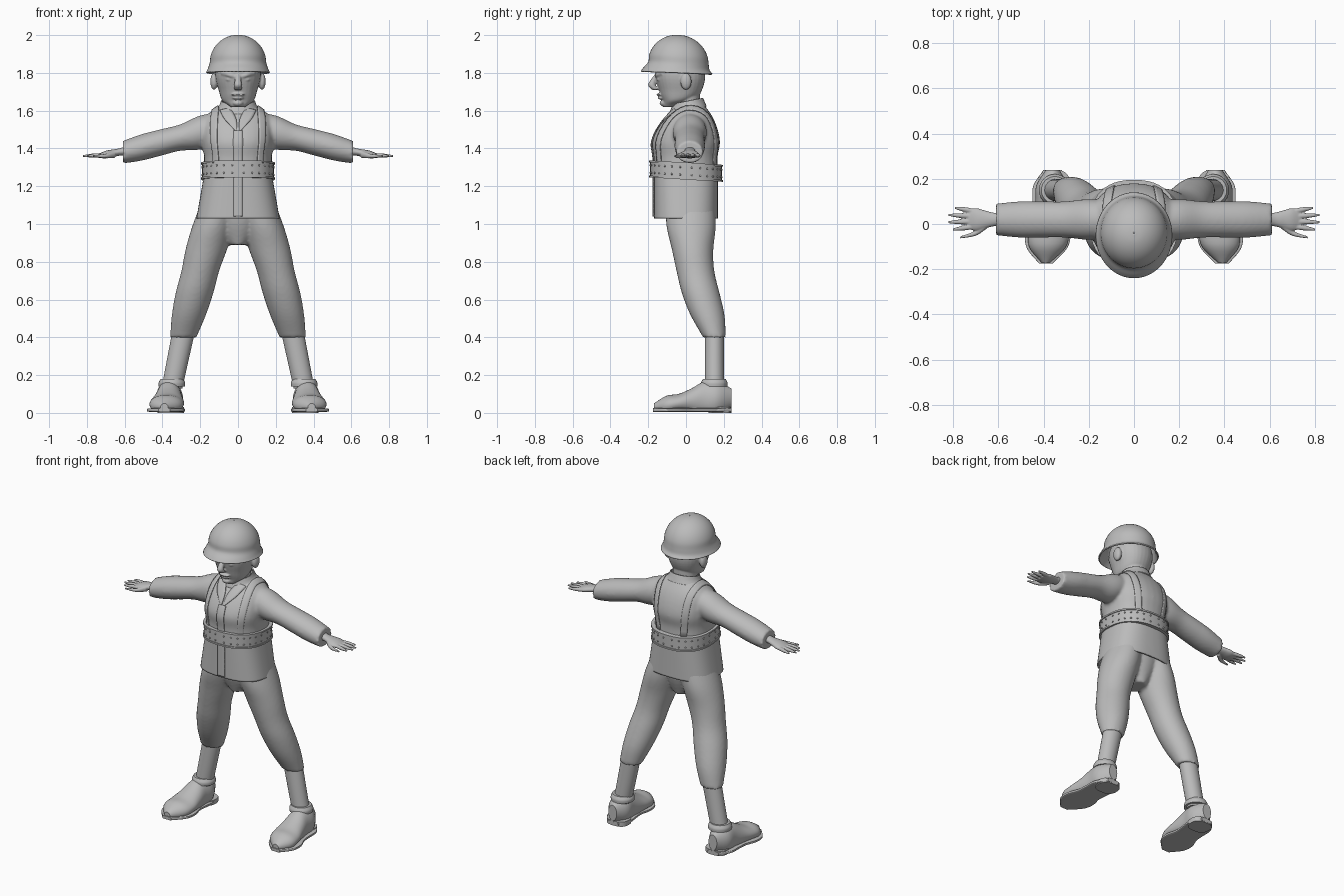
import bpy, bmesh, math
from mathutils import Matrix, Vector

cube = bpy.data.objects.get("Cube")
if cube:
    bpy.data.objects.remove(cube)

SHADE = (.5, .5, .5, 1)
grey = bpy.data.materials.new("plain_grey")
grey.use_nodes = True
grey.diffuse_color = SHADE
for node in grey.node_tree.nodes:
    if node.type == 'BSDF_PRINCIPLED':
        node.inputs["Base Color"].default_value = SHADE


def curve(keys, t):
    """Value at t on a smooth curve through evenly spaced keys."""
    if len(keys) == 1:
        return keys[0]
    last = len(keys) - 2
    i = min(int(t * (last + 1)), last)
    f = t * (last + 1) - i
    here, there = keys[i], keys[i + 1]
    step = there - here
    before = keys[i - 1] if i > 0 else here - step
    after = keys[i + 2] if i < last else there + step
    leave, arrive = (there - before) / 2, (after - here) / 2
    return (here + leave * f + (step * 3 - leave * 2 - arrive) * f ** 2
            + (leave + arrive - step * 2) * f ** 3)


def rounded(angle, power):
    """Point on a unit superellipse."""
    c, s = math.cos(angle), math.sin(angle)
    return (math.copysign(abs(c) ** (2 / power), c),
            math.copysign(abs(s) ** (2 / power), s))


def both_sides(mirrored):
    return (1, -1) if mirrored else (1,)


def loft(bm, path, widths, depths=None, axis='z', power=2, pair=False,
         caps=True, sides=32, steps=24, floor=0):
    """Skin rings along a path, each ring set square to one axis."""
    path = [Vector(p) for p in path]
    depths = depths or widths
    first, second = {'x': (1, 2), 'y': (0, 2), 'z': (0, 1)}[axis]
    for side in both_sides(pair):
        rings = []
        for step in range(steps + 1):
            t = step / steps
            centre, width, depth = curve(path, t), curve(widths, t), curve(depths, t)
            ring = []
            for k in range(sides):
                u, v = rounded(math.tau * k / sides, power)
                spot = centre.copy()
                spot[first] += max(width, .002) * u
                spot[second] += max(depth, .002) * v
                ring.append(bm.verts.new((spot.x * side, spot.y, max(spot.z, floor))))
            rings.append(ring)
        for low, high in zip(rings, rings[1:]):
            for k in range(sides):
                bm.faces.new((low[k - 1], low[k], high[k], high[k - 1]))
        if caps:
            bm.faces.new(rings[0])
            bm.faces.new(rings[-1])


def ball(bm, place, size, pair=False):
    for side in both_sides(pair):
        spot = Matrix.Translation((place[0] * side, place[1], place[2]))
        bmesh.ops.create_uvsphere(bm, u_segments=16, v_segments=8, radius=1,
                                  matrix=spot @ Matrix.Diagonal((*size, 1)))


def finish(bm, name, voxel=0, relax=4, tilt=0, thick=0, wrap=None):
    """Turn the mesh into an object; blend, thicken or wrap it if asked."""
    for vert in bm.verts:
        vert.co.z += tilt * vert.co.y
    bmesh.ops.recalc_face_normals(bm, faces=bm.faces[:])
    mesh = bpy.data.meshes.new(name)
    bm.to_mesh(mesh)
    bm.free()
    mesh.materials.append(grey)
    obj = bpy.data.objects.new(name, mesh)
    bpy.context.scene.collection.objects.link(obj)
    bpy.ops.object.select_all(action='DESELECT')
    obj.select_set(True)
    bpy.context.view_layer.objects.active = obj
    bpy.ops.object.shade_smooth_by_angle(angle=math.radians(40))
    if voxel:
        blend = obj.modifiers.new("blend", 'REMESH')
        blend.mode, blend.voxel_size, blend.use_smooth_shade = 'VOXEL', voxel, True
        obj.modifiers.new("relax", 'SMOOTH').iterations = relax
    if wrap:
        cling = obj.modifiers.new("cling", 'SHRINKWRAP')
        cling.target, cling.wrap_mode, cling.offset = wrap, 'ABOVE_SURFACE', .004
    if thick:
        shell = obj.modifiers.new("thickness", 'SOLIDIFY')
        shell.thickness, shell.offset = thick, 0 if wrap else -1
    return obj


def ribbon(name, path, widths, target, pair=False):
    """Cloth strip laid on another part."""
    bm = bmesh.new()
    path = [Vector(p) for p in path]
    for side in both_sides(pair):
        rows = []
        for step in range(25):
            centre, width = curve(path, step / 24), curve(widths, step / 24)
            rows.append([bm.verts.new(((centre.x + width * across / 4) * side, centre.y, centre.z))
                         for across in range(-2, 3)])
        for low, high in zip(rows, rows[1:]):
            for k in range(4):
                bm.faces.new((low[k], low[k + 1], high[k + 1], high[k]))
    finish(bm, name, thick=.006, wrap=target)


# Jacket body and sleeves
bm = bmesh.new()
loft(bm, [(0, 0, 1.22), (0, 0, 1.43), (0, .03, 1.64)], [.18, .18, .18, .19, .19, .17, .08],
     [.17, .17, .17, .18, .16, .12, .06], power=2.3)
loft(bm, [(.1, .02, 1.51), (.61, .02, 1.38)], [.08, .09, .08, .08, .08, .07],
     [.08, .09, .07, .07, .07, .06], axis='x', pair=True)
jacket = finish(bm, "jacket", voxel=.01)

# Jacket skirt, flaring below the belt
bm = bmesh.new()
loft(bm, [(0, 0, 1.03), (0, 0, 1.26)], [.22, .2, .18], [.17], power=2.7, caps=False, sides=48)
skirt = finish(bm, "jacket_skirt", thick=.01)

# Shoulder straps, front flaps and lapels
ribbon("shoulder_straps", [(.13, -.16, 1.3), (.13, -.14, 1.46), (.13, -.03, 1.62),
                           (.12, .14, 1.56), (.1, .18, 1.3)], [.05], jacket, pair=True)
ribbon("front_flap", [(0, -.2, 1.3), (0, -.17, 1.5)], [.05], jacket)
ribbon("skirt_flap", [(0, -.2, 1.04), (0, -.2, 1.25)], [.05], skirt)
ribbon("lapels", [(.07, -.06, 1.61), (.01, -.17, 1.5)], [.06, .06, .01], jacket, pair=True)

# Folded collar around the neck
bm = bmesh.new()
loft(bm, [(0, .01, 1.6), (0, .01, 1.65)], [.12, .1, .09], [.1, .09, .08], caps=False)
finish(bm, "collar", tilt=.2, thick=.008)

# Belt with two rims and rows of eyelets
BELT_TILT = -.06
BELT_POWER = 2.4
bm = bmesh.new()
loft(bm, [(0, 0, 1.24), (0, 0, 1.32)], [.19], power=BELT_POWER, sides=48)
for z in (1.235, 1.315):
    loft(bm, [(0, 0, z), (0, 0, z + .01)], [.195], power=BELT_POWER, sides=48)
finish(bm, "belt", tilt=BELT_TILT)
bm = bmesh.new()
for k in range(28):
    u, v = rounded(math.tau * (k + .5) / 28, BELT_POWER)
    for z in (1.26, 1.3):
        ball(bm, (u * .19, v * .19, z), [.005] * 3)
finish(bm, "belt_eyelets", tilt=BELT_TILT)

# Trousers: two legs and the seat between them
bm = bmesh.new()
loft(bm, [(.1, .02, 1.1), (.2, .05, .75), (.29, .15, .4)], [.1, .11, .11, .1, .1, .09, .07],
     [.13, .13, .11, .1, .1, .09, .06], pair=True)
loft(bm, [(0, .02, 1.1), (0, .02, .89)], [.16, .12, .05], [.13, .11, .07])
finish(bm, "trousers", voxel=.01)

# Socks
bm = bmesh.new()
loft(bm, [(.29, .15, .42), (.35, .15, .13)], [.06, .055], [.05], pair=True)
finish(bm, "socks")

# Shoes: uppers with ankle rims, soles and heels
bm = bmesh.new()
loft(bm, [(.36, .24, .08), (.37, .03, .06), (.39, -.17, .03)],
     [.03, .07, .07, .08, .09, .08, .02], [.05, .09, .1, .07, .05, .05, .02],
     axis='y', pair=True, floor=.018)
loft(bm, [(.35, .15, .14), (.35, .15, .18)], [.07, .07, .06], pair=True)
finish(bm, "shoe_uppers")
bm = bmesh.new()
loft(bm, [(.36, .24, .015), (.39, -.175, .015)], [.04, .08, .08, .08, .1, .09, .03], [.01],
     axis='y', power=6, pair=True)
finish(bm, "shoe_soles")
bm = bmesh.new()
loft(bm, [(.355, .18, 0), (.355, .18, .03)], [.07], [.06], power=2.6, pair=True)
finish(bm, "shoe_heels")

# Head: neck, skull, nose, brows, eyes, lips, chin and ears
bm = bmesh.new()
loft(bm, [(0, .01, 1.58), (0, .01, 1.74)], [.075], [.065])
loft(bm, [(0, -.08, 1.62), (0, -.03, 1.7), (0, -.04, 1.94)],
     [.04, .08, .1, .12, .07], [.04, .07, .11, .13, .07], power=2.2)
loft(bm, [(0, -.15, 1.8), (0, -.18, 1.74), (0, -.16, 1.71)], [.01, .02, .02])
loft(bm, [(.01, -.15, 1.78), (.05, -.15, 1.79), (.09, -.12, 1.8)], [.012], axis='x', pair=True)
ball(bm, (.045, -.14, 1.765), (.02, .014, .01), pair=True)
ball(bm, (0, -.14, 1.685), (.036, .016, .008))
ball(bm, (0, -.13, 1.667), (.03, .02, .008))
ball(bm, (0, -.11, 1.64), (.03, .03, .02))
ball(bm, (.127, 0, 1.755), (.02, .03, .045), pair=True)
finish(bm, "head", voxel=.005, relax=3)

# Helmet: flared brim under a half-round dome
bm = bmesh.new()
angles = [math.radians(15 * k) for k in range(7)]
loft(bm, [(0, -.05, 1.8), (0, -.05, 1.82)] + [(0, -.04, 1.85 + .15 * math.sin(a)) for a in angles],
     [.17, .16] + [.15 * math.cos(a) for a in angles],
     [.19, .175] + [.16 * math.cos(a) for a in angles], caps=False, sides=48, steps=32)
finish(bm, "helmet", tilt=-.04, thick=.008)

# Hands: palm, four fanned fingers and thumb
bm = bmesh.new()
loft(bm, [(.58, .02, 1.39), (.74, .02, 1.36)], [.03, .03, .04, .05, .04],
     [.03, .02, .02, .02, .01], axis='x', pair=True)
for k in range(4):
    tip = (.825 - .012 * (k - 1.4) ** 2, .032 * k - .024, 1.36)
    loft(bm, [(.71, .023 * k - .012, 1.365), tip], [.011, .011, .005],
         axis='x', pair=True, sides=12)
loft(bm, [(.65, 0, 1.37), (.7, -.04, 1.36), (.77, -.06, 1.36)], [.02, .012, .005],
     axis='x', pair=True, sides=12)
finish(bm, "hands", voxel=.004, relax=2)
